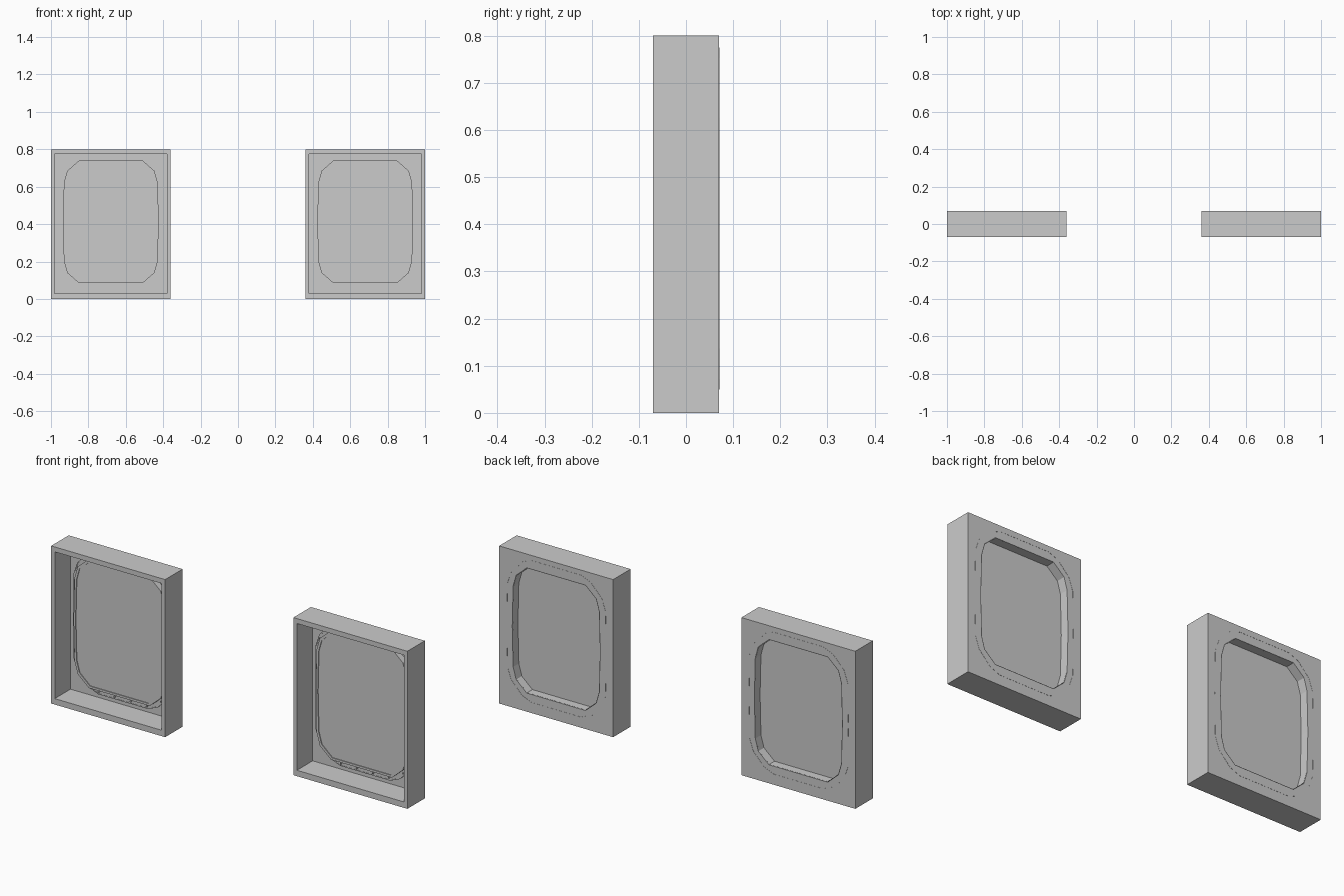
import bpy, bmesh
from mathutils import Matrix, Vector

if "Cube" in bpy.data.objects:
    bpy.data.objects.remove(bpy.data.objects["Cube"])

CZ = 0.412          # height of the window centre
CX = 0.68           # sideways offset of each unit

# quarter outlines as (x, z) offsets from the window centre
INNER = [(0.247, 0.0), (0.242, 0.205), (0.225, 0.265), (0.165, 0.318)]
OUTER = [(0.281, 0.0), (0.278, 0.214), (0.257, 0.275), (0.195, 0.34), (0.14, 0.3625)]


def outline(quarter, inset=0.0):
    q = [(x * (1 - inset / 0.25), z * (1 - inset / 0.32)) for x, z in quarter]
    right_top = q
    left_top = [(-x, z) for x, z in reversed(q)]
    left_low = [(-x, -z) for x, z in q[1:]]
    right_low = [(x, -z) for x, z in reversed(q[1:])]
    return right_top + left_top + left_low + right_low


def finish(name, bm):
    bmesh.ops.recalc_face_normals(bm, faces=bm.faces)
    me = bpy.data.meshes.new(name)
    bm.to_mesh(me)
    bm.free()
    ob = bpy.data.objects.new(name, me)
    bpy.context.collection.objects.link(ob)
    return ob


def loft(name, loops, cx, ring=False):
    """Join (outline, y) loops; close as a ring or cap both ends."""
    bm = bmesh.new()
    rows = [[bm.verts.new((cx + x, y, CZ + z)) for x, z in pts] for pts, y in loops]
    pairs = list(zip(rows, rows[1:]))
    if ring:
        pairs.append((rows[-1], rows[0]))
    for a, b in pairs:
        n = len(a)
        for i in range(n):
            j = (i + 1) % n
            bm.faces.new((a[i], a[j], b[j], b[i]))
    if not ring:
        bm.faces.new(rows[0])
        bm.faces.new(rows[-1])
    return finish(name, bm)


def box(name, x0, x1, y0, y1, z0, z1):
    bm = bmesh.new()
    bmesh.ops.create_cube(bm, size=1)
    for v in bm.verts:
        v.co = Vector(((x0 + x1) / 2 + v.co.x * (x1 - x0),
                       (y0 + y1) / 2 + v.co.y * (y1 - y0),
                       (z0 + z1) / 2 + v.co.z * (z1 - z0)))
    return finish(name, bm)


def cut(target, cutter):
    cutter.hide_render = True
    mod = target.modifiers.new("cut", 'BOOLEAN')
    mod.operation = 'DIFFERENCE'
    mod.solver = 'EXACT'
    mod.object = cutter
    bpy.context.view_layer.objects.active = target
    bpy.ops.object.modifier_apply(modifier=mod.name)
    bpy.data.objects.remove(cutter)


def bolts(name, cx):
    spots = {(sx * x, sz * z) for sx in (1, -1) for sz in (1, -1)
             for x, z in [(0.264, 0), (0.264, 0.09), (0.262, 0.18), (0.25, 0.255),
                          (0.215, 0.305), (0.135, 0.348), (0.045, 0.348)]}
    bm = bmesh.new()
    for x, z in sorted(spots):
        m = Matrix.Translation((cx + x, 0.047, CZ + z)) @ Matrix.Rotation(1.5707963, 4, 'X')
        bmesh.ops.create_cone(bm, cap_ends=True, segments=8, radius1=0.004,
                              radius2=0.004, depth=0.008, matrix=m)
    return finish(name, bm)


for side, cx in (("left", -CX), ("right", CX)):
    # casing: open-fronted box with a window hole in its back wall
    casing = box(side + "_casing", cx - 0.32, cx + 0.32, -0.07, 0.07, 0, 0.8)
    cut(casing, box("cavity_cutter", cx - 0.30, cx + 0.30, -0.2, 0.056, 0.03, 0.775))
    cut(casing, loft("hole_cutter", [(outline(INNER), 0.03), (outline(INNER), 0.1)], cx))

    # frame: bolted flange with a raised lip around the opening
    lip = outline(INNER, -0.009)
    hole = outline(INNER, 0.002)
    # flange outline, with a thin rim just breaking through the back wall
    flange = [(outline(OUTER), 0.0708), (outline(OUTER), 0.049),
              (outline(OUTER, 0.004), 0.049), (outline(OUTER, 0.004), 0.0708)]
    loft(side + "_flange_rim", flange, cx, ring=True)
    bm = bmesh.new()
    loops = [[bm.verts.new((cx + x, 0.05, CZ + z)) for x, z in pts]
             for pts in (outline(OUTER, 0.001), lip)]
    edges = [bm.edges.new((r[i - 1], r[i])) for r in loops for i in range(len(r))]
    bmesh.ops.triangle_fill(bm, edges=edges, use_beauty=True)
    finish(side + "_flange_face", bm)
    loft(side + "_frame_lip", [(lip, 0.055), (lip, 0.018), (hole, 0.018), (hole, 0.069)],
         cx, ring=True)

    # pane and fasteners
    pane = outline(INNER, 0.001)
    loft(side + "_pane", [(pane, 0.022), (pane, 0.027)], cx)
    bolts(side + "_bolts", cx)
